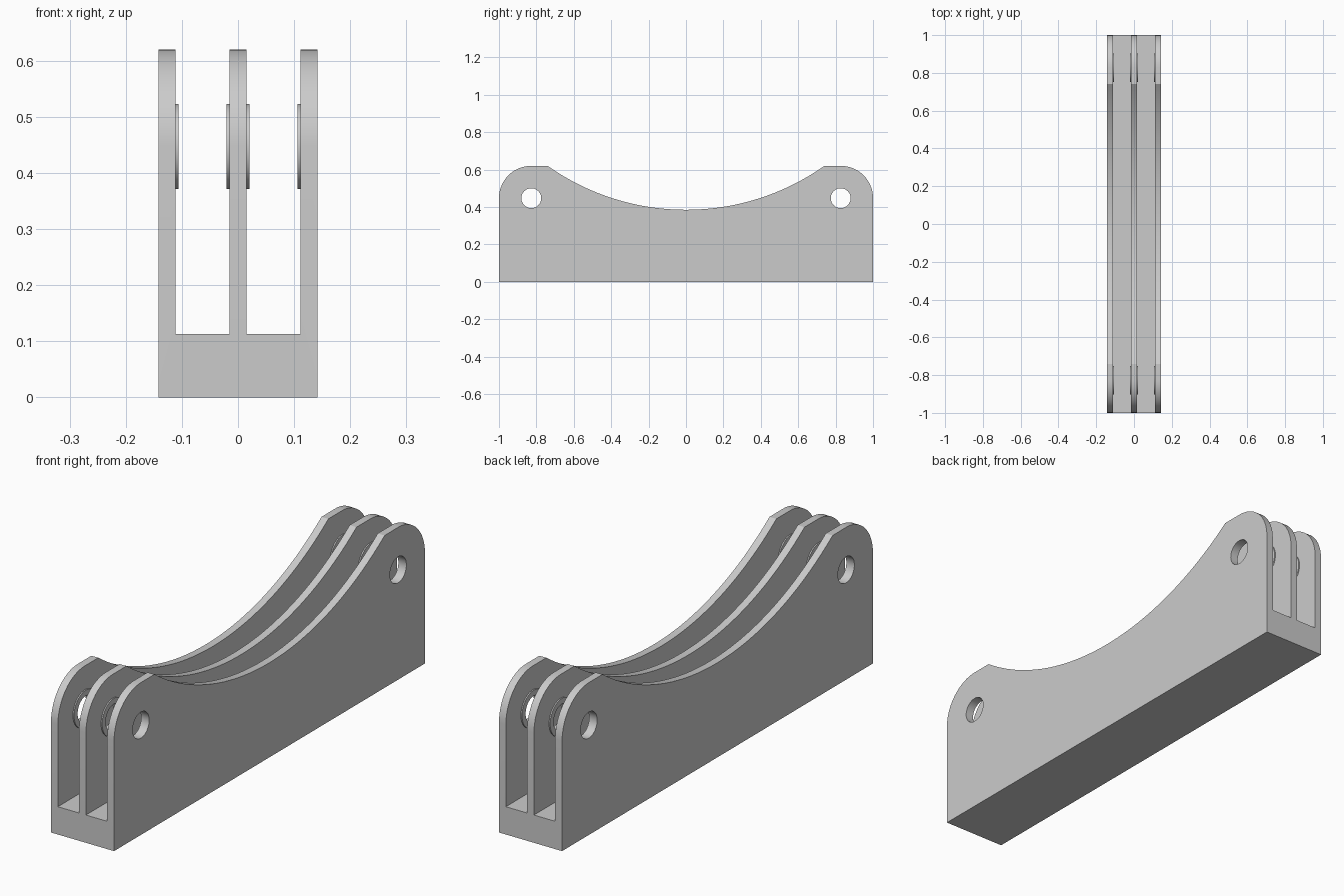
import bpy
import bmesh
from math import sin, cos, pi, asin
from mathutils import Matrix

cube = bpy.data.objects.get("Cube")
if cube:
    bpy.data.objects.remove(cube, do_unlink=True)

HALF_W, HALF_L, TOP = 0.142, 1.0, 0.62
PLATE, FLOOR = 0.031, 0.113
HOLE_Y, HOLE_Z, HOLE_R = 0.827, 0.447, 0.053
BOSS_R, BOSS_H = 0.076, 0.005
DIP_Y, DIP_Z = 0.74, 0.385

grey = bpy.data.materials.new("plain grey")
grey.use_nodes = True
colour = (0.6, 0.6, 0.6, 1)
grey.diffuse_color = colour
grey.node_tree.nodes["Principled BSDF"].inputs["Base Color"].default_value = colour


def finish(name, bm):
    bmesh.ops.recalc_face_normals(bm, faces=bm.faces)
    mesh = bpy.data.meshes.new(name)
    bm.to_mesh(mesh)
    bm.free()
    mesh.materials.append(grey)
    obj = bpy.data.objects.new(name, mesh)
    bpy.context.collection.objects.link(obj)
    return obj


def box(name, x0, x1, y, z0, z1):
    bm = bmesh.new()
    bmesh.ops.create_cube(bm, size=1, matrix=Matrix.Translation(((x0 + x1) / 2, 0, (z0 + z1) / 2))
                          @ Matrix.Diagonal((x1 - x0, 2 * y, z1 - z0, 1)))
    return finish(name, bm)


def rod(name, x0, x1, y, radius):
    bm = bmesh.new()
    bmesh.ops.create_cone(bm, cap_ends=True, segments=48, radius1=radius, radius2=radius,
                          depth=x1 - x0,
                          matrix=Matrix.Translation(((x0 + x1) / 2, y, HOLE_Z))
                          @ Matrix.Rotation(pi / 2, 4, 'Y'))
    return finish(name, bm)


def combine(target, tool, operation):
    mod = target.modifiers.new(tool.name, 'BOOLEAN')
    mod.operation, mod.solver, mod.object = operation, 'EXACT', tool
    with bpy.context.temp_override(object=target, active_object=target):
        bpy.ops.object.modifier_apply(modifier=mod.name)
    bpy.data.objects.remove(tool, do_unlink=True)


# Side outline: rounded ends, short flats and a wide circular dip
corner = HALF_L - HOLE_Y
rise = TOP - DIP_Z
dip_r = (DIP_Y ** 2 + rise ** 2) / (2 * rise)
sweep = asin(DIP_Y / dip_r)
end = [(HOLE_Y + corner * cos(a), TOP - corner + corner * sin(a))
       for a in (pi / 2 * i / 16 for i in range(17))]
dip = [(dip_r * sin(a), DIP_Z + dip_r * (1 - cos(a)))
       for a in (sweep * (1 - i / 24) for i in range(49))]
outline = [(HALF_L, 0)] + end + dip + [(-y, z) for y, z in reversed(end)] + [(-HALF_L, 0)]

# Solid body extruded across its width
bm = bmesh.new()
side = bm.faces.new([bm.verts.new((-HALF_W, y, z)) for y, z in outline])
new = bmesh.ops.extrude_face_region(bm, geom=[side])["geom"]
bmesh.ops.translate(bm, vec=(2 * HALF_W, 0, 0),
                    verts=[v for v in new if isinstance(v, bmesh.types.BMVert)])
body = finish("three_plate_cradle", bm)

# Two long slots leave three upright plates on a solid base
inner, mid = HALF_W - PLATE, PLATE / 2
for x0, x1 in ((-inner, -mid), (mid, inner)):
    combine(body, box("slot", x0, x1, HALF_L + 0.1, FLOOR, 1), 'DIFFERENCE')

# Raised rings on the inner plate faces, then pin holes through everything
for y in (-HOLE_Y, HOLE_Y):
    embed = PLATE / 3
    for x0, x1 in ((-inner - embed, -inner + BOSS_H), (-mid - BOSS_H, mid + BOSS_H),
                   (inner - BOSS_H, inner + embed)):
        combine(body, rod("boss", x0, x1, y, BOSS_R), 'UNION')
    combine(body, rod("pin_hole", -0.3, 0.3, y, HOLE_R), 'DIFFERENCE')

# Smooth the curves, keep the corners sharp
bpy.ops.object.select_all(action='DESELECT')
body.select_set(True)
bpy.context.view_layer.objects.active = body
bpy.ops.object.shade_smooth_by_angle(angle=pi / 7)
